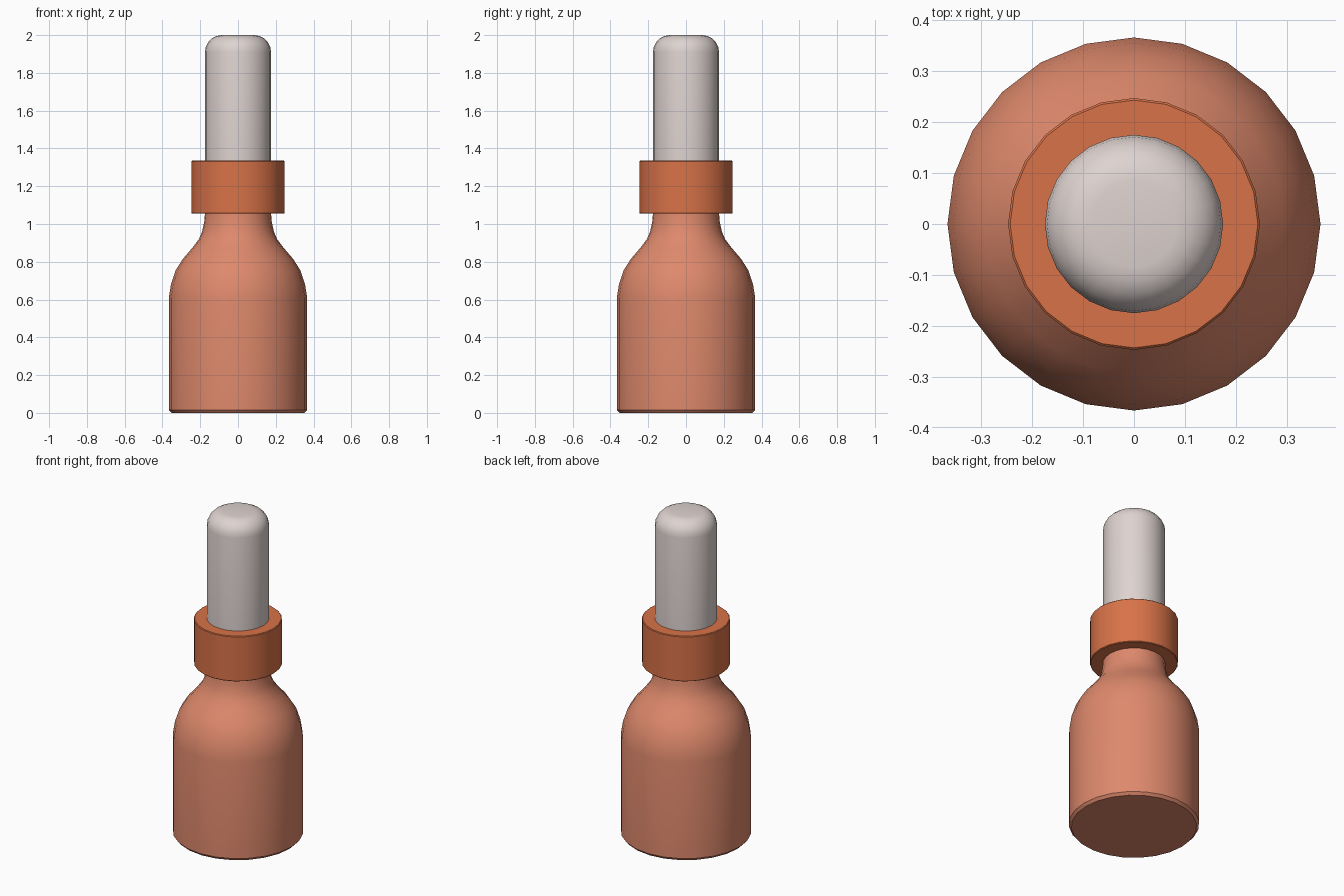
import bpy, bmesh, math

if "Cube" in bpy.data.objects:
    bpy.data.objects.remove(bpy.data.objects["Cube"])

SIDES = 24


def material(name, rgb):
    m = bpy.data.materials.new(name)
    m.diffuse_color = (*rgb, 1)
    m.use_nodes = True
    m.node_tree.nodes["Principled BSDF"].inputs["Base Color"].default_value = m.diffuse_color
    return m


def lathe(name, profile, mat):
    """Revolve (radius, z) points around z, with flat end caps."""
    bm = bmesh.new()
    rings = []
    for r, z in profile:
        rings.append([bm.verts.new((r * math.cos(2 * math.pi * i / SIDES),
                                    r * math.sin(2 * math.pi * i / SIDES), z))
                      for i in range(SIDES)])
    for a, b in zip(rings, rings[1:]):
        for i in range(SIDES):
            j = (i + 1) % SIDES
            bm.faces.new((a[i], a[j], b[j], b[i]))
    bm.faces.new(rings[0][::-1])
    bm.faces.new(rings[-1])
    mesh = bpy.data.meshes.new(name)
    bm.to_mesh(mesh)
    bm.free()
    mesh.materials.append(mat)
    ob = bpy.data.objects.new(name, mesh)
    bpy.context.collection.objects.link(ob)
    bpy.ops.object.select_all(action='DESELECT')
    ob.select_set(True)
    bpy.context.view_layer.objects.active = ob
    bpy.ops.object.shade_smooth_by_angle(angle=math.radians(35))
    return ob


amber = material("amber_glass", (0.73, 0.25, 0.15))
orange = material("orange_cap", (0.69, 0.17, 0.065))
grey = material("pale_rubber", (0.73, 0.65, 0.63))

# Bottle with rounded shoulder and neck
lathe("bottle", [(0.352, 0), (0.366, 0.016), (0.366, 0.61), (0.355, 0.68),
                 (0.33, 0.755), (0.292, 0.815), (0.243, 0.872),
                 (0.207, 0.92), (0.19, 0.96), (0.179, 1.01), (0.174, 1.07)], amber)

# Screw collar with tiny edge bevels
lathe("collar", [(0.243, 1.055), (0.247, 1.059), (0.247, 1.331), (0.243, 1.335)], orange)

# Dropper bulb with quarter-round top
r, c = 0.175, 0.09
arc = [(r - c + c * math.cos(t * math.pi / 10), 2 - c + c * math.sin(t * math.pi / 10))
       for t in range(6)]
lathe("dropper_bulb", [(r, 1.32)] + arc, grey)
